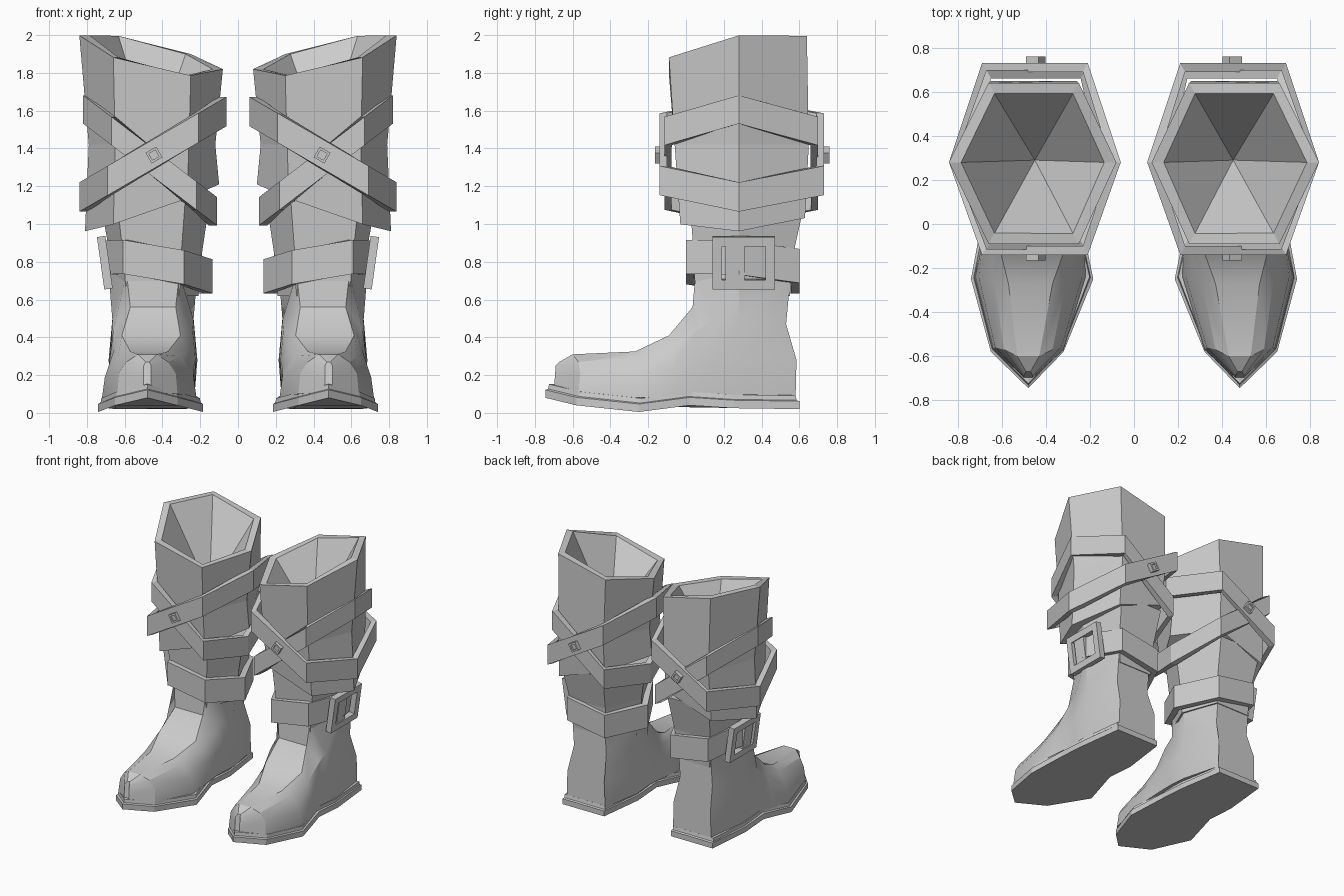
import bpy, bmesh, math
from mathutils import Matrix, Vector

if "Cube" in bpy.data.objects:
    bpy.data.objects.remove(bpy.data.objects["Cube"])

grey = bpy.data.materials.new("grey_leather")
grey.diffuse_color = (0.6, 0.6, 0.6, 1)
grey.use_nodes = True
grey.node_tree.nodes["Principled BSDF"].inputs["Base Color"].default_value = grey.diffuse_color


def finish(name, bm, smooth=False):
    """Turn a bmesh into an object, mirrored to make the second boot."""
    bmesh.ops.recalc_face_normals(bm, faces=bm.faces)
    me = bpy.data.meshes.new(name)
    bm.to_mesh(me)
    bm.free()
    me.materials.append(grey)
    ob = bpy.data.objects.new(name, me)
    bpy.context.collection.objects.link(ob)
    ob.modifiers.new("pair", 'MIRROR').use_mirror_merge = False
    if smooth:
        bpy.ops.object.select_all(action='DESELECT')
        ob.select_set(True)
        bpy.context.view_layer.objects.active = ob
        bpy.ops.object.shade_smooth_by_angle(angle=math.radians(25))
    return ob


def loft(rings, cap_start=True, cap_end=True, closed=False):
    """Bridge equal-length rings of points."""
    bm = bmesh.new()
    vs = [[bm.verts.new(p) for p in r] for r in rings]
    n = len(rings[0])
    pairs = list(zip(vs, vs[1:])) + ([(vs[-1], vs[0])] if closed else [])
    for a, b in pairs:
        for i in range(n):
            j = (i + 1) % n
            bm.faces.new((a[i], a[j], b[j], b[i]))
    if not closed:
        if cap_start:
            bm.faces.new(vs[0])
        if cap_end:
            bm.faces.new(vs[-1])
    return bm


def hexagon(left, right, fl, fr, front, back, zf, mid=0.28):
    """Six-sided outline; zf gives height from x and y."""
    pts = [(right, mid), (fr, front), (fl, front), (left, mid), (fl, back), (fr, back)]
    return [Vector((x, y, zf(x, y))) for x, y in pts]


def shrink(ring, t, dz=0.0):
    """Inset a ring towards its centre by roughly t."""
    c = sum(ring, Vector()) / len(ring)
    out = []
    for p in ring:
        d = Vector((p.x - c.x, p.y - c.y, 0))
        out.append(p - d.normalized() * t + Vector((0, 0, dz)))
    return out


def strap(name, shape, zf, h, t):
    """Tilted hexagonal band with thickness."""
    mid = hexagon(*shape, zf)
    lo = [p - Vector((0, 0, h / 2)) for p in mid]
    hi = [p + Vector((0, 0, h / 2)) for p in mid]
    return finish(name, loft([lo, hi, shrink(hi, t), shrink(lo, t)], closed=True))


def bars(name, boxes, matrix):
    """Several boxes (centre, size) joined and placed by a matrix."""
    bm = bmesh.new()
    for c, s in boxes:
        m = matrix @ Matrix.Translation(c) @ Matrix.Diagonal((*s, 1))
        bmesh.ops.create_cube(bm, size=1, matrix=m)
    return finish(name, bm)


# Cuff: flared outside, thick rim, funnel inside
low = hexagon(0.10, 0.81, 0.27, 0.66, -0.03, 0.63,
              lambda x, y: 1.21 - 0.35 * (x - 0.1) + 0.05 * (y - 0.28))
waist = hexagon(0.12, 0.79, 0.26, 0.65, -0.06, 0.65, lambda x, y: 1.42)
top = hexagon(0.08, 0.84, 0.25, 0.66, -0.09, 0.64,
              lambda x, y: 1.82 + 0.235 * (x - 0.08) + min(0, 0.2 * (y - 0.28))
              + max(0, 0.11 * (y - 0.28)))
rim = shrink(top, 0.055)
bm = loft([low, waist, top, rim], cap_end=False)
bm.verts.ensure_lookup_table()
inner = bm.verts[-6:]
apex = bm.verts.new((0.45, 0.29, 1.4))
for i in range(6):
    bm.faces.new((inner[i], inner[(i + 1) % 6], apex))
finish("cuff", bm)

# Shaft between ankle and cuff
shaft = [hexagon(0.21, 0.67, 0.31, 0.59, 0.05, 0.55, lambda x, y: 0.62),
         hexagon(0.19, 0.68, 0.30, 0.61, 0.04, 0.57, lambda x, y: 0.85),
         hexagon(0.15, 0.73, 0.28, 0.64, 0.02, 0.63, lambda x, y: 1.12)]
finish("shaft", loft(shaft))

# Foot: cross-sections from toe to heel, half profile of (y, half width, z)
sections = [
    (0.48, [(-.70, .02, .11), (-.695, .02, .18), (-.69, .02, .25), (-.67, .01, .27)]),
    (0.48, [(-.57, .16, .10), (-.56, .15, .21), (-.57, .11, .27), (-.60, .05, .31)]),
    (0.47, [(-.24, .25, .08), (-.24, .235, .19), (-.25, .165, .30), (-.27, .10, .325)]),
    (0.46, [(-.08, .235, .09), (-.07, .225, .24), (-.07, .195, .34), (-.09, .155, .41)]),
    (0.45, [(.05, .22, .10), (.05, .225, .28), (.06, .21, .44), (.035, .12, .56)]),
    (0.45, [(.14, .22, .10), (.14, .23, .28), (.14, .215, .49), (.05, .14, .74)]),
    (0.45, [(.28, .22, .09), (.28, .235, .28), (.28, .215, .50), (.28, .235, .74)]),
    (0.46, [(.58, .165, .08), (.585, .16, .28), (.53, .14, .47), (.555, .14, .74)]),
]
rings = []
for cx, prof in sections:
    rings.append([(cx + w, y, z) for y, w, z in prof]
                 + [(cx - w, y, z) for y, w, z in reversed(prof)])
finish("foot", loft(rings), smooth=True)

# Sole: arched outline with a stepped welt
outline = [(.48, -.745, .08), (.65, -.58, .04), (.74, -.25, .005), (.69, .02, .04),
           (.69, .25, .025), (.65, .60, .02), (.29, .60, .02), (.24, .25, .025),
           (.24, .02, .04), (.185, -.25, .005), (.32, -.58, .04)]
base = [Vector(p) for p in outline]
edge = [p + Vector((0, 0, 0.042)) for p in base]
finish("sole", loft([base, edge, shrink(edge, .015, .005), shrink(edge, .02, .03),
                     shrink(edge, .05, .032)]))

# Two crossed straps on the cuff and one round the ankle
strap("over_strap", (.06, .84, .21, .69, -.14, .73),
      lambda x, y: 1.375 - 0.58 * (x - 0.44), .155, .045)
strap("under_strap", (.11, .82, .22, .67, -.115, .70),
      lambda x, y: 1.325 + 0.76 * (x - 0.45), .15, .045)
strap("ankle_strap", (.135, .715, .285, .61, .0, .60),
      lambda x, y: .775 + .17 * (x - .44) - .08 * (y - .28), .18, .05)

# Square studs where the straps cross, front and back
for name, y in (("front_stud", -0.14), ("back_stud", 0.735)):
    m = Matrix.Translation((0.445, y, 1.365)) @ Matrix.Rotation(math.radians(30), 4, 'Y')
    frame = [((s * .026, 0, 0), (.013, .05, .065)) for s in (-1, 1)]
    frame += [((0, 0, s * .026), (.04, .05, .013)) for s in (-1, 1)]
    frame.append(((0, 0, 0), (.04, .025, .04)))
    bars(name, frame, m)

# Ankle buckle: open frame with a prong, leaning outwards
m = Matrix.Translation((0.705, 0.305, 0.795)) @ Matrix.Rotation(math.radians(8), 4, 'Y')
frame = [((0, s * .14, 0), (.045, .05, .28)) for s in (-1, 1)]
frame += [((0, 0, s * .115), (.045, .23, .05)) for s in (-1, 1)]
frame.append(((.0, -.045, 0), (.03, .10, .18)))
bars("ankle_buckle", frame, m)
